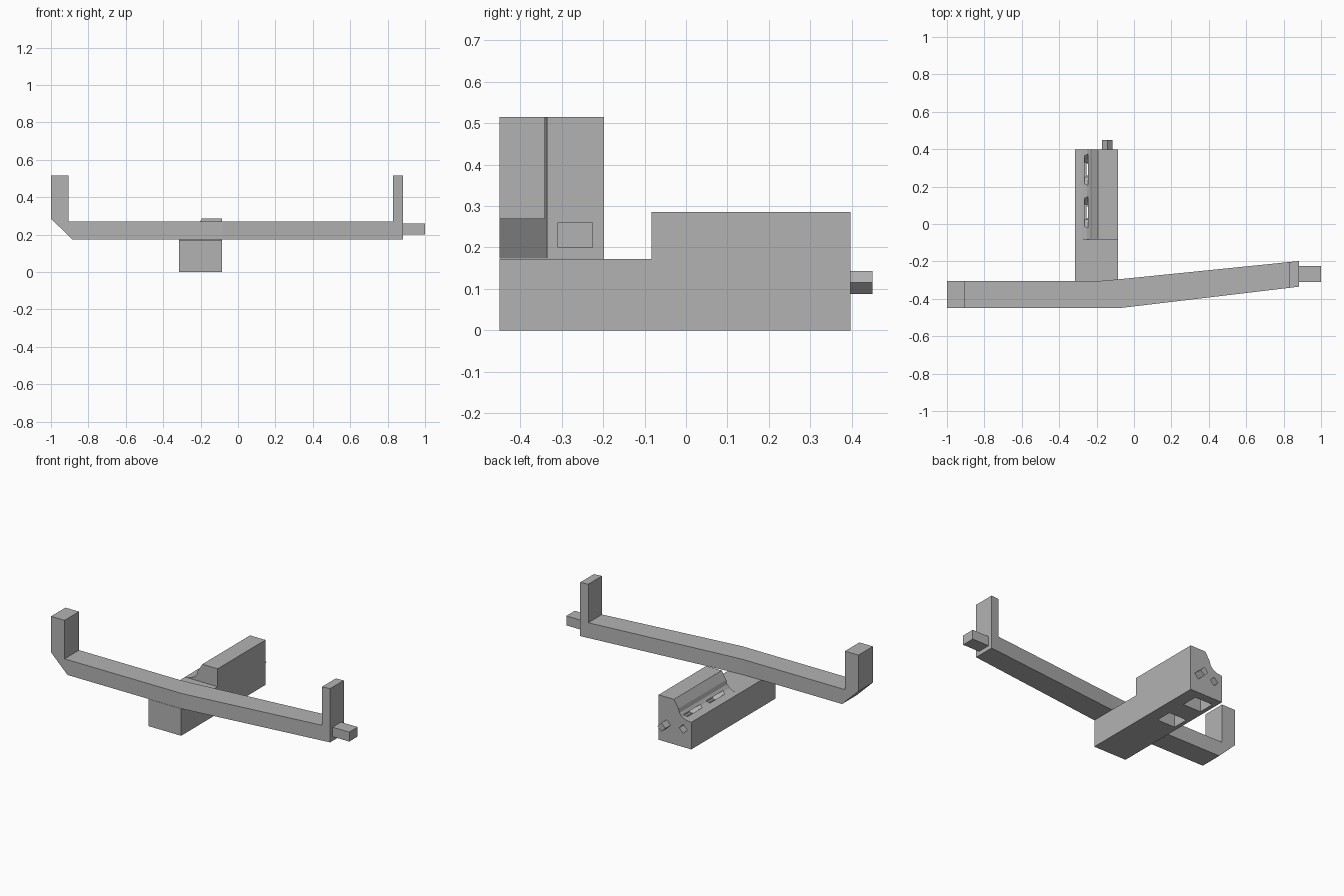
import bpy, bmesh
from mathutils import Vector

cube = bpy.data.objects.get("Cube")
if cube:
    bpy.data.objects.remove(cube, do_unlink=True)

# Single grey plastic
grey = bpy.data.materials.new("plain_grey")
grey.use_nodes = True
COLOUR = (0.45, 0.45, 0.45, 1)
grey.diffuse_color = COLOUR
grey.node_tree.nodes["Principled BSDF"].inputs["Base Color"].default_value = COLOUR


def prism(name, points, axis, lo, hi):
    """Extrude a 2D outline along an axis; outline uses the other two axes in order."""
    def place(p, t):
        c = list(p)
        c.insert("xyz".index(axis), t)
        return Vector(c)
    bm = bmesh.new()
    face = bm.faces.new([bm.verts.new(place(p, lo)) for p in points])
    new = bmesh.ops.extrude_face_region(bm, geom=[face])["geom"]
    shift = place((0, 0), hi - lo)
    bmesh.ops.translate(bm, vec=shift, verts=[v for v in new if isinstance(v, bmesh.types.BMVert)])
    bmesh.ops.recalc_face_normals(bm, faces=bm.faces)
    mesh = bpy.data.meshes.new(name)
    bm.to_mesh(mesh)
    bm.free()
    mesh.materials.append(grey)
    obj = bpy.data.objects.new(name, mesh)
    bpy.context.collection.objects.link(obj)
    return obj


def box(name, x, y, z):
    return prism(name, [(x[0], y[0]), (x[1], y[0]), (x[1], y[1]), (x[0], y[1])], "z", *z)


def diamond(name, x, z, r, y0, y1):
    return prism(name, [(x - r, z), (x, z - r), (x + r, z), (x, z + r)], "y", y0, y1)


def boolean(target, tool, operation="DIFFERENCE"):
    """Apply a boolean and remove its helper."""
    mod = target.modifiers.new("cut", "BOOLEAN")
    mod.operation, mod.object, mod.solver = operation, tool, "EXACT"
    tool.hide_render = True
    bpy.context.view_layer.update()
    graph = bpy.context.evaluated_depsgraph_get()
    mesh = bpy.data.meshes.new_from_object(target.evaluated_get(graph))
    target.modifiers.clear()
    target.data = mesh
    bpy.data.objects.remove(tool, do_unlink=True)


# Crossbar with raised ends: front profile trimmed by the bent plan outline
BOTTOM, TOP, TIP = 0.173, 0.27, 0.515
crossbar = prism("crossbar", [
    (-1, 0.285), (-0.885, BOTTOM), (0.883, BOTTOM), (0.883, TIP), (0.83, TIP),
    (0.83, TOP), (-0.905, TOP), (-0.905, TIP), (-1, TIP)], "y", -0.6, 0)
plan = prism("plan_helper", [
    (-1.1, -0.45), (-0.08, -0.45), (0.883, -0.335), (1, -0.321), (1, -0.185),
    (0.883, -0.198), (-0.085, -0.296), (-0.19, -0.305), (-1.1, -0.305)], "z", 0, 0.7)
boolean(crossbar, plan, "INTERSECT")

# Side peg on the outer face of the raised end
box("side_peg", (0.88, 1), (-0.31, -0.225), (0.2, 0.26))

# Base: stepped side profile
BACK, STEP = 0.397, -0.083
base = prism("base", [(-0.45, 0), (BACK, 0), (BACK, 0.286), (STEP, 0.286),
                      (STEP, 0.172), (-0.45, 0.172)], "x", -0.315, -0.085)

# Curved channel beside the ridge
channel = prism("channel_helper", [
    (-0.185, 0.298), (-0.193, 0.286), (-0.225, 0.235), (-0.232, 0.21), (-0.25, 0.19),
    (-0.28, 0.176), (-0.315, 0.1725), (-0.36, 0.1725), (-0.36, 0.298)], "y", -0.12, 0.45)
boolean(base, channel)

# Two flared pockets with openings through to the underside
for y in (0.29, 0.063):
    pocket = prism("pocket_helper", [(y - 0.04, 0.15), (y + 0.04, 0.15),
                                     (y + 0.087, 0.195), (y - 0.087, 0.195)], "x", -0.265, -0.2)
    boolean(base, pocket)
    boolean(base, box("recess_helper", (-0.29, -0.165), (y - 0.052, y + 0.052), (-0.05, 0.11)))
    boolean(base, box("opening_helper", (-0.254, -0.215), (y - 0.03, y + 0.03), (0.08, 0.18)))

# Matching diamond socket and peg on the back face
boolean(base, diamond("socket_helper", -0.258, 0.115, 0.028, 0.35, 0.45))
diamond("back_peg", -0.142, 0.115, 0.028, 0.39, 0.45)
